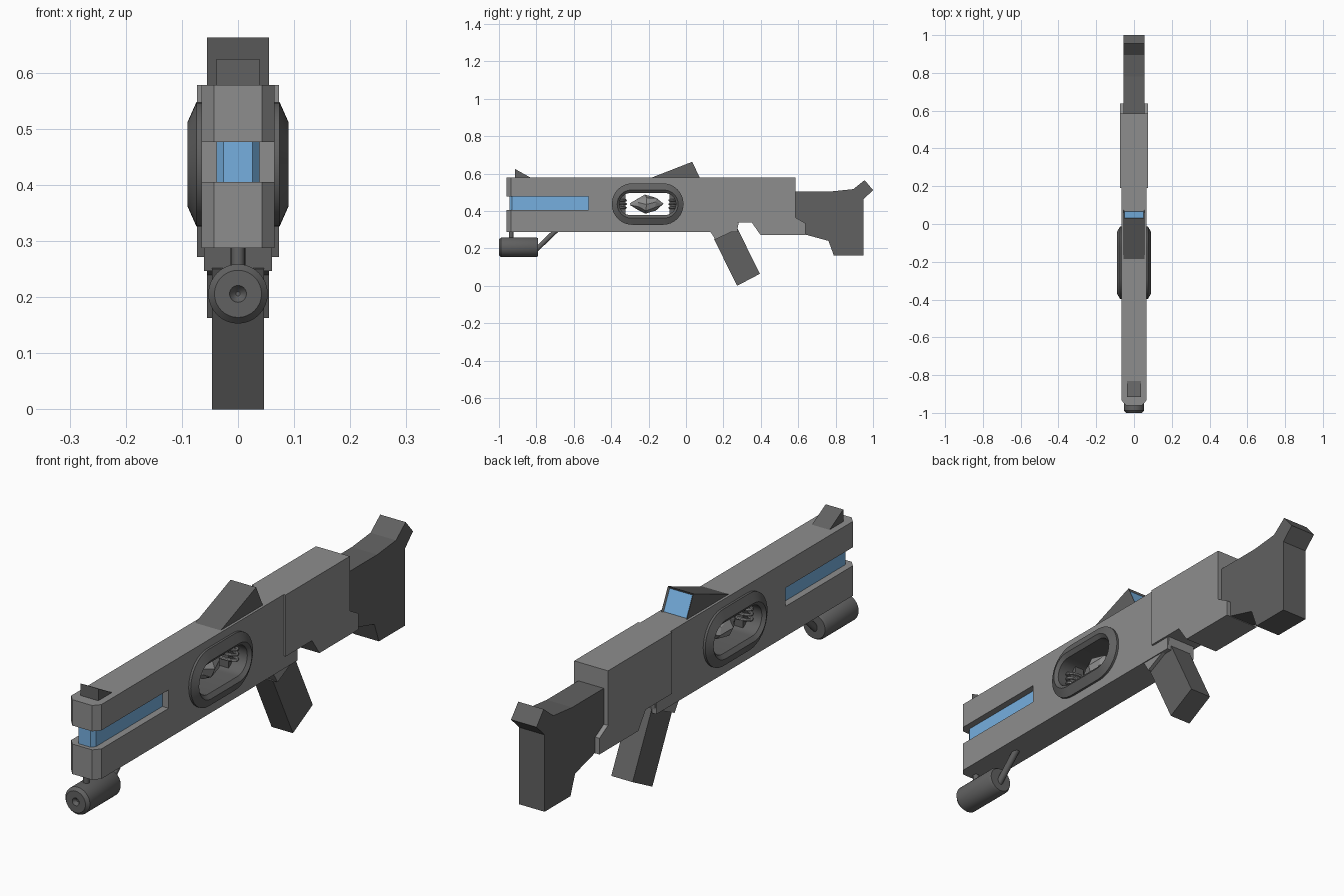
import bpy, bmesh, random
from math import sin, cos, pi
from mathutils import Vector

if "Cube" in bpy.data.objects:
    bpy.data.objects.remove(bpy.data.objects["Cube"])

random.seed(3)


def material(name, color):
    m = bpy.data.materials.new(name)
    m.diffuse_color = (*color, 1)
    m.use_nodes = True
    m.node_tree.nodes["Principled BSDF"].inputs["Base Color"].default_value = m.diffuse_color
    return m


BLUE = material("glow_blue", (0.18, 0.43, 0.74))
GREY = material("grey", (0.27, 0.27, 0.27))
DARK = material("dark_grey", (0.12, 0.12, 0.12))


def finish(name, bm, mat=GREY, smooth=False):
    bmesh.ops.recalc_face_normals(bm, faces=bm.faces)
    me = bpy.data.meshes.new(name)
    bm.to_mesh(me)
    bm.free()
    ob = bpy.data.objects.new(name, me)
    bpy.context.collection.objects.link(ob)
    me.materials.append(mat)
    if smooth:
        bpy.ops.object.select_all(action='DESELECT')
        ob.select_set(True)
        bpy.context.view_layer.objects.active = ob
        bpy.ops.object.shade_smooth_by_angle(angle=0.6)
    return ob


def loft(name, loops, mat=GREY, cap=True, ring=False, smooth=False):
    """Bridge equal-length loops of points; cap the ends or close into a ring."""
    bm = bmesh.new()
    rows = [[bm.verts.new(p) for p in lp] for lp in loops]
    n = len(rows[0])
    pairs = list(zip(rows, rows[1:]))
    if ring:
        pairs.append((rows[-1], rows[0]))
    for a, b in pairs:
        for i in range(n):
            j = (i + 1) % n
            bm.faces.new((a[i], a[j], b[j], b[i]))
    if cap and not ring:
        bm.faces.new(rows[0])
        bm.faces.new(rows[-1])
    return finish(name, bm, mat, smooth)


def side_prism(name, pts, half, mat=GREY):
    return loft(name, [[(x, y, z) for y, z in pts] for x in (-half, half)], mat)


def plan_prism(name, pts, z0, z1, mat=GREY):
    return loft(name, [[(x, y, z) for x, y in pts] for z in (z0, z1)], mat)


def nose_plan(half, inner, front, chamfer, back):
    return [(-inner, front), (inner, front), (half, front + chamfer),
            (half, back), (-half, back), (-half, front + chamfer)]


def lathe(name, p0, p1, profile, sides, mat=DARK):
    """Turned part from p0 to p1; profile is (distance, radius) pairs."""
    p0, p1 = Vector(p0), Vector(p1)
    d = (p1 - p0).normalized()
    u = Vector((1, 0, 0)) if abs(d.x) < 0.9 else Vector((0, 1, 0))
    v = d.cross(u)
    ang = [2 * pi * i / sides for i in range(sides)]
    loops = [[p0 + d * t + (u * cos(a) + v * sin(a)) * r for a in ang] for t, r in profile]
    return loft(name, loops, mat, smooth=True)


def stadium(x, hy, hz, n=8):
    pts = []
    for s in (1, -1):
        for i in range(n * 2 + 1):
            a = s * pi / 2 * (-1 if s > 0 else 1) + pi * i / (2 * n)
            if s < 0:
                a = pi / 2 + pi * i / (2 * n)
            pts.append((x, -0.205 + s * (hy - hz) + hz * cos(a), 0.437 + hz * sin(a)))
    return pts


def cut(ob, cutter):
    m = ob.modifiers.new("cut", 'BOOLEAN')
    m.object, m.operation, m.solver = cutter, 'DIFFERENCE', 'EXACT'
    bpy.context.view_layer.objects.active = ob
    bpy.ops.object.modifier_apply(modifier=m.name)
    bpy.data.objects.remove(cutter)


# Main body with chamfered nose, front slot and side window
body = plan_prism("body", nose_plan(0.065, 0.043, -0.96, 0.025, 0.275), 0.288, 0.578)
cut(body, side_prism("slot_cutter", [(-1.1, 0.405), (-0.52, 0.405), (-0.52, 0.477), (-1.1, 0.477)], 0.2))
cut(body, loft("window_cutter", [stadium(x, 0.152, 0.06) for x in (-0.2, 0.2)]))

# Blue core in the slot
plan_prism("barrel_core", nose_plan(0.038, 0.026, -0.945, 0.015, -0.515), 0.404, 0.478, BLUE)

# Rear receiver
side_prism("receiver", [(0.19, 0.578), (0.585, 0.578), (0.585, 0.365), (0.638, 0.335), (0.638, 0.272),
                        (0.398, 0.272), (0.352, 0.338), (0.19, 0.338)], 0.073)

# Shoulder stock
side_prism("stock", [(0.57, 0.505), (0.78, 0.505), (0.895, 0.517), (0.955, 0.565), (1.0, 0.512),
                     (0.95, 0.463), (0.95, 0.163), (0.79, 0.163), (0.762, 0.24), (0.635, 0.275),
                     (0.57, 0.30)], 0.055, DARK)

# Grip and its collar
side_prism("grip_collar", [(0.13, 0.29), (0.157, 0.247), (0.275, 0.305), (0.282, 0.338), (0.19, 0.34)], 0.061)
side_prism("grip", [(0.15, 0.25), (0.275, 0.307), (0.395, 0.064), (0.273, 0.0)], 0.046, DARK)

# Sights, the rear one with a recessed blue screen
side_prism("front_sight", [(-0.915, 0.57), (-0.915, 0.625), (-0.83, 0.578), (-0.83, 0.57)], 0.038, DARK)
sight = side_prism("rear_sight", [(-0.19, 0.576), (0.033, 0.663), (0.075, 0.576)], 0.055, DARK)
sight.data.materials.append(BLUE)
bm = bmesh.new()
bm.from_mesh(sight.data)
back = max(bm.faces, key=lambda f: f.normal.y)
bmesh.ops.inset_region(bm, faces=[back], thickness=0.008)
back.material_index = 1
bmesh.ops.translate(bm, verts=back.verts, vec=back.normal * -0.006)
bm.to_mesh(sight.data)
bm.free()

# Oval window frame, running through the body
half = [(0.0, 0.151, 0.059), (0.078, 0.151, 0.059), (0.09, 0.163, 0.075), (0.074, 0.192, 0.111), (0.055, 0.192, 0.111)]
right = half[1:]
section = [half[0]] + right + [(-x, a, b) for x, a, b in reversed(right)]
loft("window_frame", [stadium(*s) for s in section], DARK, ring=True, smooth=True)

# Window ends: blocks and coil rings
for side, tag in ((-1, "front"), (1, "rear")):
    y0, y1 = -0.205 + side * 0.118, -0.205 + side * 0.155
    side_prism(f"window_block_{tag}", [(y0, 0.38), (y1, 0.395), (y1, 0.48), (y0, 0.494)], 0.02, DARK)
    for k in range(3):
        bm = bmesh.new()
        bmesh.ops.create_circle(bm, segments=16, radius=1)
        ang = [2 * pi * i / 16 for i in range(16)]
        bm.free()
        loops = [[((0.045 + 0.006 * cos(b)) * cos(a),
                   -0.205 + side * 0.135 + (0.018 + 0.006 * cos(b)) * sin(a),
                   0.437 + (k - 1) * 0.02 + 0.006 * sin(b))
                  for b in (2 * pi * j / 8 for j in range(8))] for a in ang]
        loft(f"coil_{tag}_{k + 1}", loops, ring=True, smooth=True)

# Faceted crystal floating in the window
rows = []
for k, (y, r) in enumerate([(-0.297, 0.005), (-0.26, 0.028), (-0.215, 0.05), (-0.165, 0.036), (-0.126, 0.006)]):
    rows.append([(r * cos(a) * f, y + random.uniform(-0.006, 0.006), 0.435 + r * sin(a) * f)
                 for a, f in ((2 * pi * (i + 0.5 * (k % 2)) / 8, random.uniform(0.9, 1.08)) for i in range(8))])
loft("crystal", rows)

# Underslung canister with small front hole, post and strut
lathe("canister", (0, -1, 0.206), (0, -0.79, 0.206),
      [(0.012, 0.004), (0.003, 0.014), (0, 0.015), (0, 0.042), (0.012, 0.053), (0.2, 0.053), (0.21, 0.047)], 32)
lathe("canister_post", (0, -0.935, 0.24), (0, -0.935, 0.30), [(0, 0.012), (0.06, 0.012)], 12)
lathe("canister_strut", (0, -0.81, 0.185), (0, -0.69, 0.30), [(0, 0.013), (0.166, 0.013)], 12)
